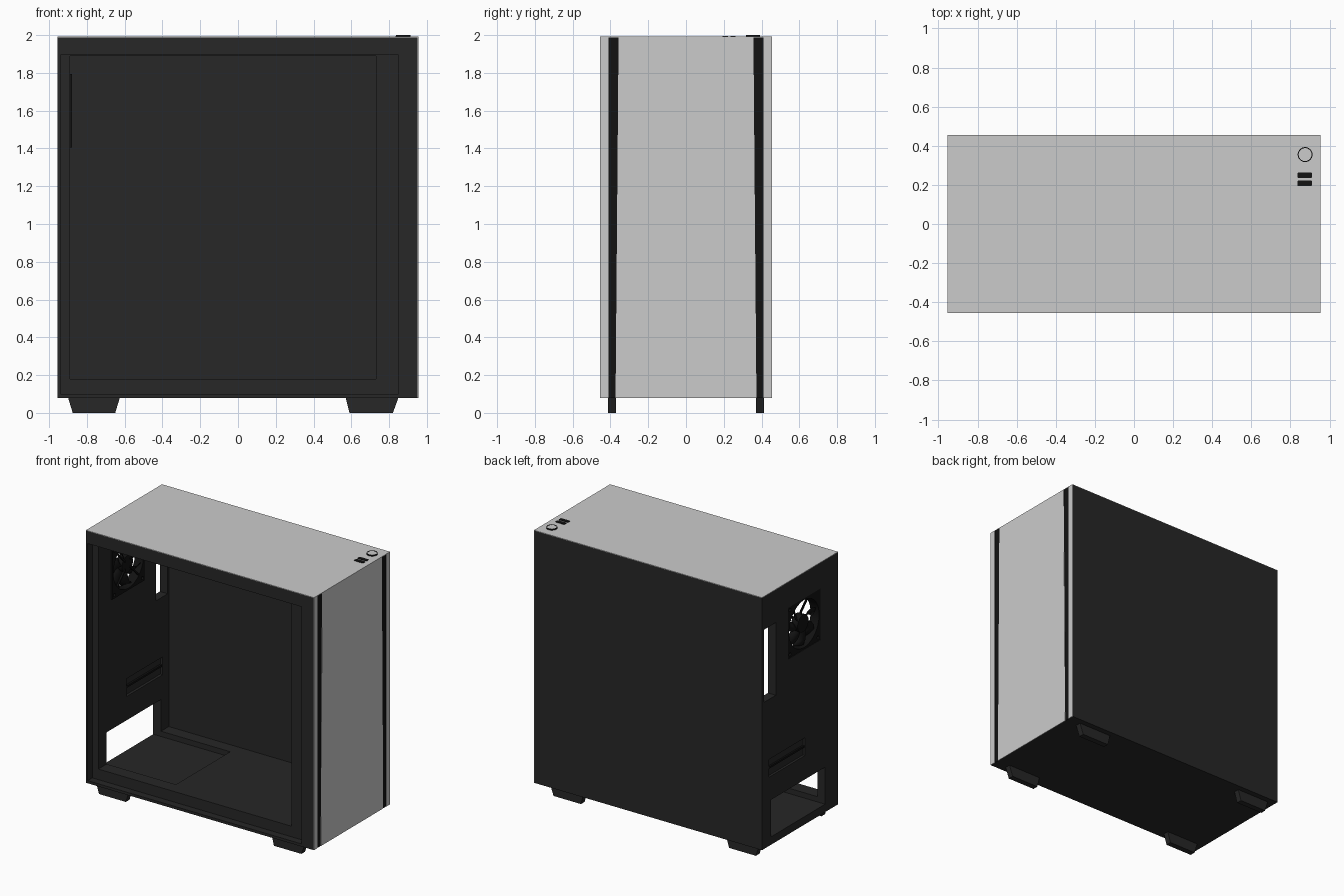
import bpy, bmesh
from math import sin, cos, pi, radians
from mathutils import Vector, Matrix

if "Cube" in bpy.data.objects:
    bpy.data.objects.remove(bpy.data.objects["Cube"])


def material(name, v):
    m = bpy.data.materials.new(name)
    m.diffuse_color = (v, v, v, 1)
    m.use_nodes = True
    m.node_tree.nodes["Principled BSDF"].inputs["Base Color"].default_value = m.diffuse_color
    return m


DARK = material("dark_steel", 0.02)
BLACK = material("black_plastic", 0.006)


def finish(name, bm, mat):
    bmesh.ops.recalc_face_normals(bm, faces=bm.faces[:])
    me = bpy.data.meshes.new(name)
    bm.to_mesh(me)
    bm.free()
    ob = bpy.data.objects.new(name, me)
    bpy.context.collection.objects.link(ob)
    if mat:
        me.materials.append(mat)
    return ob


def prism(name, pts, vec, mat=None):
    """Extrude a closed 3D outline along a vector."""
    bm = bmesh.new()
    f = bm.faces.new([bm.verts.new(p) for p in pts])
    r = bmesh.ops.extrude_face_region(bm, geom=[f])
    vs = [e for e in r["geom"] if isinstance(e, bmesh.types.BMVert)]
    bmesh.ops.translate(bm, verts=vs, vec=Vector(vec))
    return finish(name, bm, mat)


def box(name, x, y, z, mat=None):
    pts = [(x[0], y[0], z[0]), (x[1], y[0], z[0]), (x[1], y[1], z[0]), (x[0], y[1], z[0])]
    return prism(name, pts, (0, 0, z[1] - z[0]), mat)


def cylinder(name, centre, r, depth, axis="Z", mat=None, n=40):
    bm = bmesh.new()
    rot = Matrix.Rotation(pi / 2, 4, "Y") if axis == "X" else Matrix()
    bmesh.ops.create_cone(bm, cap_ends=True, segments=n, radius1=r, radius2=r, depth=depth,
                          matrix=Matrix.Translation(centre) @ rot)
    return finish(name, bm, mat)


def cut(ob, cutter):
    mod = ob.modifiers.new("cut", "BOOLEAN")
    mod.operation, mod.solver, mod.object = "DIFFERENCE", "EXACT", cutter
    bpy.context.view_layer.objects.active = ob
    bpy.ops.object.modifier_apply(modifier=mod.name)
    bpy.data.objects.remove(cutter)


def smooth(ob):
    bpy.ops.object.select_all(action="DESELECT")
    ob.select_set(True)
    bpy.context.view_layer.objects.active = ob
    bpy.ops.object.shade_smooth_by_angle(angle=radians(35))


# Case body: hollow shell, window recess, rear openings
FY, FZ, FS = -0.053, 1.6, 0.194      # fan centre and half size
body = box("case_body", (-0.955, 0.951), (-0.455, 0.455), (0.08, 1.988), DARK)
for x, y, z in [
    ((-0.89, 0.73), (-0.5, 0.443), (0.18, 1.89)),       # interior
    ((-0.94, 0.85), (-0.5, -0.40), (0.10, 1.895)),      # window recess
    ((-1.0, -0.31), (-0.30, 0.35), (0.14, 0.20)),       # power supply tray
    ((-1.0, -0.85), (-0.30, 0.35), (0.15, 0.42)),       # power supply opening
    ((-1.0, -0.85), (0.29, 0.43), (1.19, 1.74)),        # port opening
    ((-1.0, -0.85), (-0.06, 0.37), (0.60, 0.735)),      # expansion slots
    ((-1.0, -0.85), (FY - FS, FY + FS), (FZ - FS, FZ + FS)),  # fan opening
]:
    cut(body, box("cutter", x, y, z))

# Expansion slot covers
for i, z in enumerate([(0.60, 0.66), (0.675, 0.735)]):
    box(f"slot_cover_{i + 1}", (-0.937, -0.91), (-0.06, 0.37), z, DARK)
box("slot_divider", (-0.95, -0.895), (-0.06, 0.37), (0.66, 0.675), BLACK)

# Rear fan: frame, hub, blades, struts
frame = box("fan_frame", (-0.952, -0.88), (FY - FS, FY + FS), (FZ - FS, FZ + FS), BLACK)
cut(frame, cylinder("cutter", (-0.92, FY, FZ), 0.18, 0.2, "X"))
for sy in (-1, 1):
    for sz in (-1, 1):
        cut(frame, cylinder("cutter", (-0.92, FY + sy * 0.168, FZ + sz * 0.168), 0.012, 0.2, "X", n=16))
smooth(frame)
smooth(cylinder("fan_hub", (-0.916, FY, FZ), 0.065, 0.055, "X", BLACK))
bm = bmesh.new()
for b in range(7):
    rows = []
    for i in range(5):
        r = 0.06 + 0.112 * i / 4
        a = b * 2 * pi / 7 + 0.35 * (i / 4) ** 2
        row = []
        for s in (-1, 0, 1):
            t = a + s * (0.34 - 0.03 * i)
            row.append(bm.verts.new((-0.918 + s * 0.02 + 0.004 * s * s, FY + r * cos(t), FZ + r * sin(t))))
        rows.append(row)
    for p, q in zip(rows, rows[1:]):
        for j in range(2):
            bm.faces.new((p[j], p[j + 1], q[j + 1], q[j]))
blades = finish("fan_blades", bm, BLACK)
sol = blades.modifiers.new("thickness", "SOLIDIFY")
sol.thickness, sol.offset = 0.004, 0
smooth(blades)
for k in range(4):
    strut = box(f"fan_strut_{k + 1}", (-0.006, 0.006), (0.04, 0.185), (-0.006, 0.006), BLACK)
    strut.matrix_world = Matrix.Translation((-0.888, FY, FZ)) @ Matrix.Rotation(pi / 4 + k * pi / 2, 4, "X")

# Grey front panel with tapered black vents each side
X0, X1, ZB, ZT = 0.951, 0.955, 0.08, 1.992
prism("front_panel", [(X0, -0.373, ZB), (X0, 0.373, ZB), (X0, 0.357, ZT - 0.004), (X0, -0.357, ZT - 0.004)],
      (X1 - X0, 0, 0))
for side, s in (("left", -1), ("right", 1)):
    prism(f"front_vent_{side}", [(X0, s * 0.41, ZB), (X0, s * 0.373, ZB), (X0, s * 0.357, ZT - 0.004),
                                 (X0, s * 0.41, ZT - 0.004)], (0.002, 0, 0), BLACK)
    box(f"front_edge_{side}", (X0, X1), sorted((s * 0.41, s * 0.455)), (ZB, ZT - 0.004))

# Grey top panel
box("top_panel", (-0.955, 0.955), (-0.455, 0.455), (1.988, ZT))

# Power button with black ring, and two ports
ring = cylinder("power_button_ring", (0.875, 0.355, 1.996), 0.038, 0.01, mat=BLACK)
cut(ring, cylinder("cutter", (0.875, 0.355, 1.996), 0.033, 0.1))
smooth(ring)
smooth(cylinder("power_button", (0.875, 0.355, 1.9955), 0.033, 0.008))
for i, y in enumerate((0.208, 0.249)):
    h, c = 0.014, 0.004
    w = 0.038
    pts = [(-w, -h + c), (-w + c, -h), (w - c, -h), (w, -h + c), (w, h - c), (w - c, h), (-w + c, h), (-w, h - c)]
    prism(f"front_port_{i + 1}", [(0.873 + a, y + b, 1.99) for a, b in pts], (0, 0, 0.006), BLACK)

# Four tapered feet
for end, top, bot in (("rear", (-0.90, -0.625), (-0.875, -0.65)), ("front", (0.57, 0.85), (0.59, 0.82))):
    for side, s in (("left", -1), ("right", 1)):
        prism(f"{end}_foot_{side}", [(top[0], s * 0.37, 0.082), (bot[0], s * 0.37, 0), (bot[1], s * 0.37, 0),
                                     (top[1], s * 0.37, 0.082)], (0, s * 0.043, 0), DARK)
